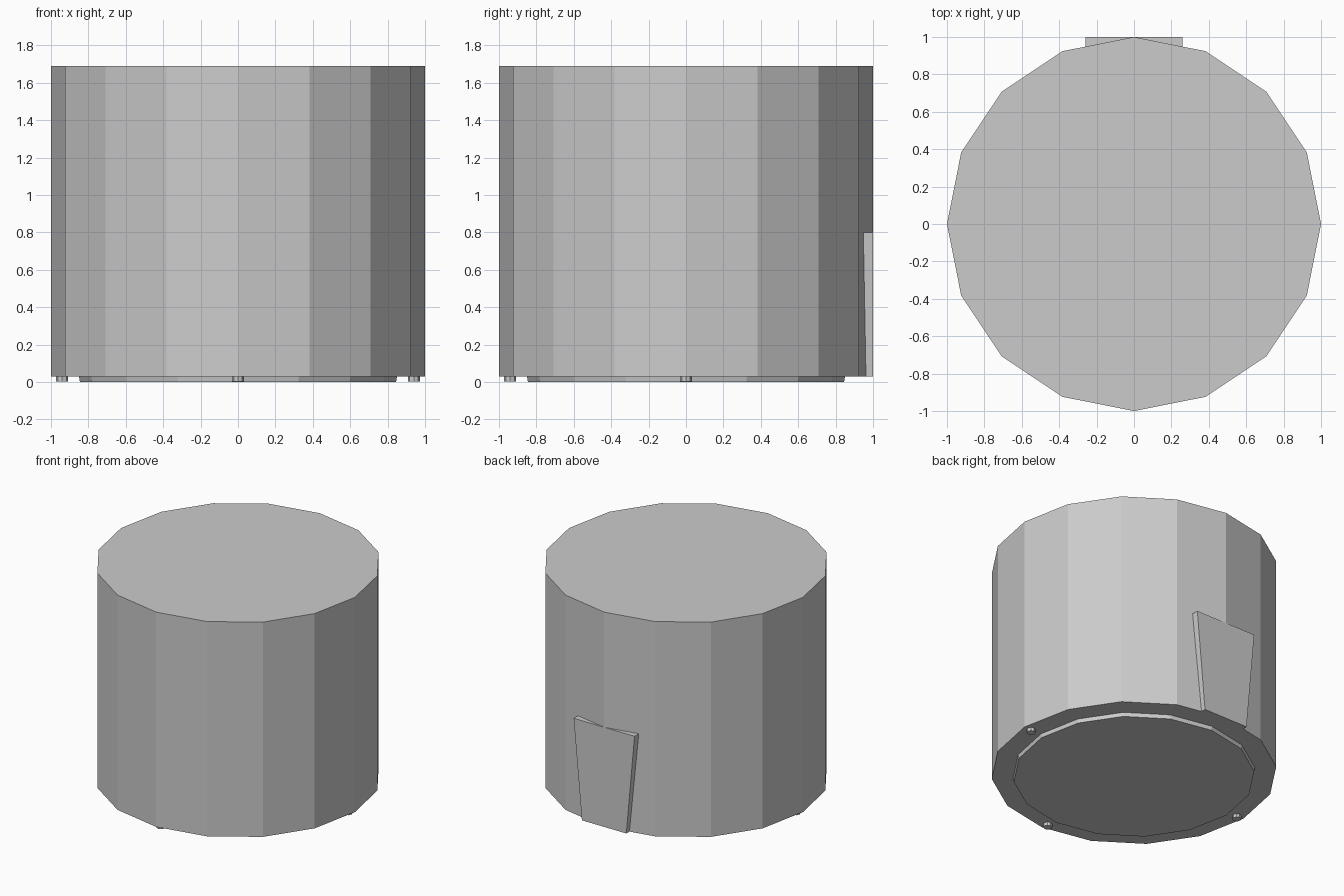
import bpy
import bmesh
from math import pi, tan

if "Cube" in bpy.data.objects:
    bpy.data.objects.remove(bpy.data.objects["Cube"])


def make_object(name, bm):
    bmesh.ops.recalc_face_normals(bm, faces=bm.faces)
    mesh = bpy.data.meshes.new(name)
    bm.to_mesh(mesh)
    bm.free()
    obj = bpy.data.objects.new(name, mesh)
    bpy.context.collection.objects.link(obj)
    return obj


def cylinder(name, sides, radius, z0, z1, x=0, y=0, bottom_radius=None):
    bm = bmesh.new()
    bmesh.ops.create_cone(bm, cap_ends=True, segments=sides,
                          radius1=bottom_radius or radius, radius2=radius,
                          depth=z1 - z0)
    bmesh.ops.translate(bm, verts=bm.verts, vec=(x, y, (z0 + z1) / 2))
    return make_object(name, bm)


BASE, TOP = 0.03, 1.69

# Faceted drum body and the shallow base disc under it
cylinder("body", 16, 1.0, BASE, TOP)
cylinder("base_disc", 16, 0.85, 0, BASE, bottom_radius=0.845)

# Three small feet, none under the back panel
for name, x, y in (("left_foot", -0.94, 0), ("right_foot", 0.94, 0),
                   ("front_foot", 0, -0.94)):
    cylinder(name, 8, 0.032, 0.004, BASE, x, y)

# Tapered flat panel on the back, its rear following the body facets
outline = ((0.26, 0.80), (0.19, BASE))
bm = bmesh.new()
face, rear = [], []
for x, z in outline:
    row = [(-x, z), (0, z), (x, z)]
    face.append([bm.verts.new((px, 1.0, pz)) for px, pz in row])
    rear.append([bm.verts.new((px, 0.999 - abs(px) * tan(pi / 16), pz)) for px, pz in row])
bm.faces.new(face[0] + face[1][::-1])
for i in (0, 1):
    bm.faces.new((rear[0][i], rear[0][i + 1], rear[1][i + 1], rear[1][i]))
for k in (0, 1):
    bm.faces.new(face[k] + rear[k][::-1])
for i in (0, 2):
    bm.faces.new((face[0][i], face[1][i], rear[1][i], rear[0][i]))
make_object("back_panel", bm)
